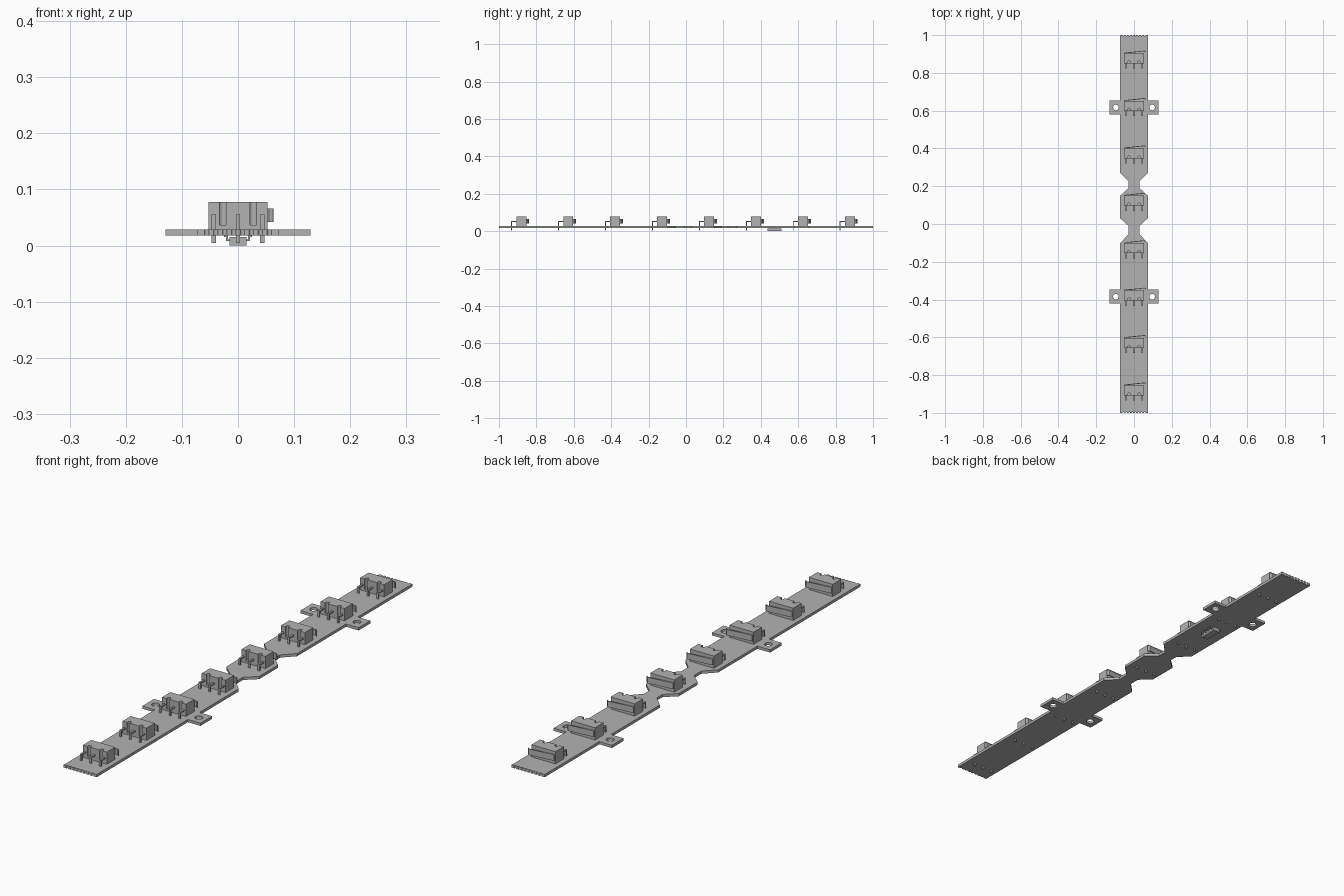
import bpy, math

old = bpy.data.objects.get("Cube")
if old:
    bpy.data.objects.remove(old)

grey = bpy.data.materials.new("plain grey")
grey.use_nodes = True
colour = (0.45, 0.45, 0.45, 1)
grey.diffuse_color = colour
grey.node_tree.nodes["Principled BSDF"].inputs["Base Color"].default_value = colour


def arc(cx, cy, r, a0, a1, n=8):
    step = math.radians(a1 - a0) / n
    a = math.radians(a0)
    return [(cx + r * math.cos(a + i * step), cy + r * math.sin(a + i * step))
            for i in range(n + 1)]


def prism(name, loops, z0, z1):
    """Extrude closed outlines (outer first, then holes) from z0 to z1."""
    cu = bpy.data.curves.new(name, 'CURVE')
    cu.dimensions, cu.fill_mode = '2D', 'BOTH'
    cu.extrude = (z1 - z0) / 2
    for pts in loops:
        sp = cu.splines.new('POLY')
        sp.points.add(len(pts) - 1)
        for p, (x, y) in zip(sp.points, pts):
            p.co = (x, y, 0, 1)
        sp.use_cyclic_u = True
    tmp = bpy.data.objects.new(name + "_curve", cu)
    bpy.context.collection.objects.link(tmp)
    deps = bpy.context.evaluated_depsgraph_get()
    me = bpy.data.meshes.new_from_object(tmp.evaluated_get(deps))
    bpy.data.objects.remove(tmp)
    me.shade_flat()
    for v in me.vertices:
        v.co.z += (z0 + z1) / 2
    me.materials.clear()
    me.materials.append(grey)
    ob = bpy.data.objects.new(name, me)
    bpy.context.collection.objects.link(ob)
    return ob


def rect(x0, x1, y0, y1):
    return [(x0, y0), (x1, y0), (x1, y1), (x0, y1)]


def copy(ob, y):
    if y:
        ob = ob.copy()
        bpy.context.collection.objects.link(ob)
    ob.location.y = y


# Circuit board: waisted strip with mounting tabs and perforated ends
BOT, TOP, W, N = 0.018, 0.029, 0.073, 0.029
TABS = (-0.385, 0.617)


def tab(y):
    return [(W, y - 0.037), (0.129, y - 0.037), (0.129, y + 0.037), (W, y + 0.037)]


side = ([(W, -1)] + tab(TABS[0]) +
        [(W, -0.1), (N, -0.055), (N, -0.01), (W, 0.03),
         (W, 0.15), (N, 0.19), (N, 0.225), (W, 0.27)] +
        tab(TABS[1]) + [(W, 1)])
bites = [-0.056 + 0.016 * i for i in range(8)]
back_end = [p for x in reversed(bites) for p in arc(x, 1, 0.004, 0, -180, 6)]
front_end = [p for x in bites for p in arc(x, -1, 0.004, 180, 0, 6)]
outline = side + back_end + [(-x, y) for x, y in reversed(side)] + front_end
holes = [arc(s * 0.096, y, 0.015, 0, 345, 23) for s in (-1, 1) for y in TABS]
prism("circuit_board", [outline] + holes, BOT, TOP)

# Switch parts, modelled around the back face of the switch at y = 0
HW, D = 0.053, 0.053
grooved = [(-HW, -D)]
for gx in (-0.027, 0.027):
    grooved += arc(gx, -D + 0.007, 0.007, 225, -45, 12)
    grooved[-13] = (gx - 0.006, -D)
    grooved[-1] = (gx + 0.006, -D)
grooved += [(HW, -D), (HW, 0), (-HW, 0)]
parts = [
    prism("switch_base", [rect(-HW, HW, -D, 0)], TOP, 0.037),
    prism("switch_body", [grooved], 0.037, 0.078),
    prism("switch_lever", [[(-0.05, 0), (-0.047, 0), (0.055, 0.011), (0.062, 0.006),
                            (0.063, 0.009), (0.056, 0.015), (-0.05, 0.004)]],
          0.042, 0.066),
]
for i, px in enumerate((-0.043, 0, 0.043)):
    pin = rect(px - 0.004, px + 0.004, -D - 0.028, -D - 0.023)
    parts.append(prism(f"switch_pin_{i}", [pin], 0.005, 0.055))
    arm = rect(px - 0.004, px + 0.004, -D - 0.024, -D)
    parts.append(prism(f"switch_pin_arm_{i}", [arm], 0.05, 0.055))

# Eight switches along the board
for ob in parts:
    for i in range(1, 8):
        copy(ob, 0.903 - 0.251 * i)
    ob.location.y = 0.903

# Chip under the board with stepped legs
prism("chip_body", [rect(-0.015, 0.015, 0.436, 0.51)], 0, 0.015)
for s in (-1, 1):
    for k in range(4):
        y = 0.446 + 0.018 * k
        for name, x0, x1, z0, z1 in (("chip_leg", 0.014, 0.021, 0.008, 0.011),
                                     ("chip_leg_drop", 0.018, 0.021, 0.008, 0.018),
                                     ("chip_foot", 0.018, 0.025, 0.015, 0.018)):
            prism(name, [rect(*sorted((s * x0, s * x1)), y - 0.003, y + 0.003)], z0, z1)
